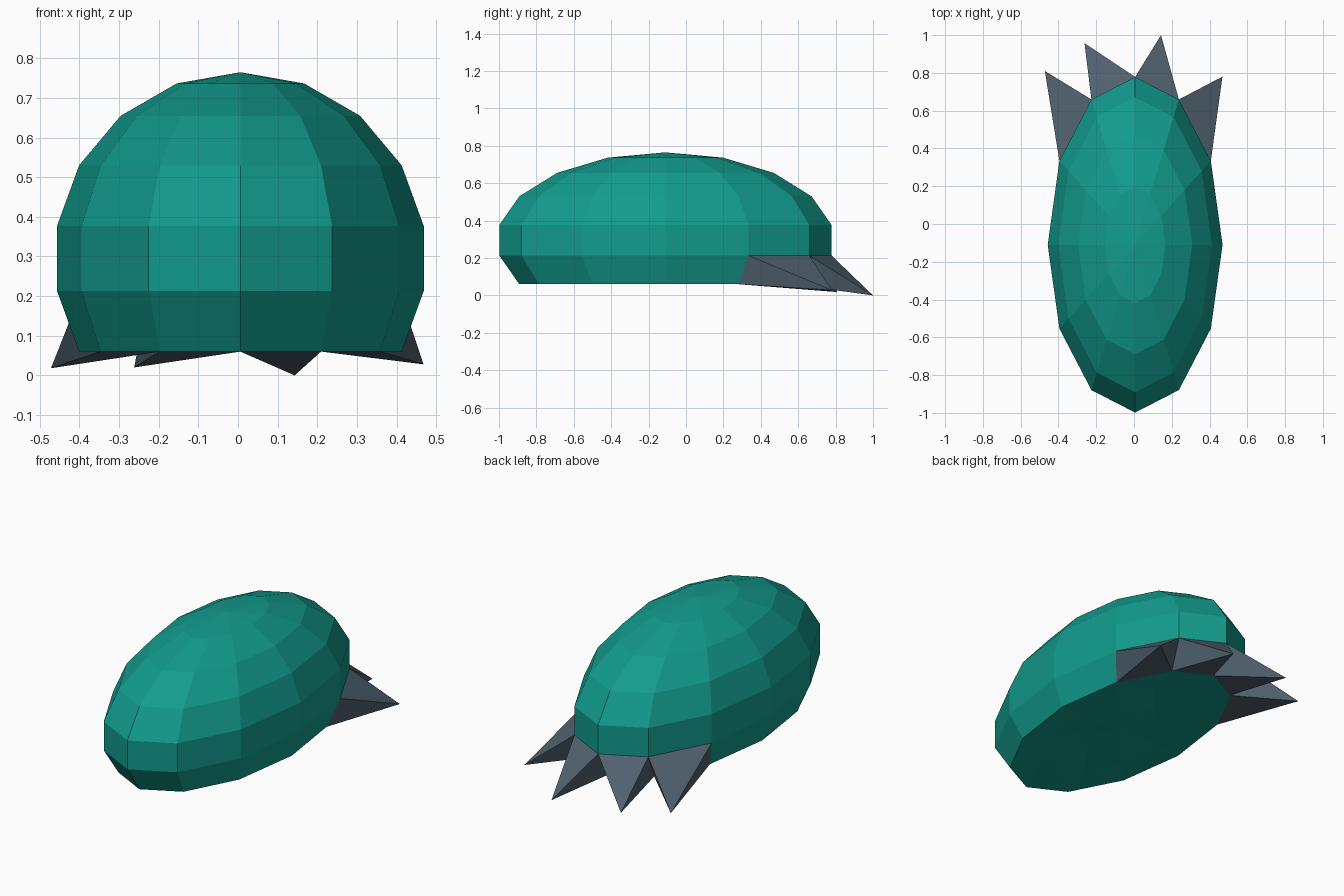
import bpy, bmesh, random
from math import sin, cos, radians

if "Cube" in bpy.data.objects:
    bpy.data.objects.remove(bpy.data.objects["Cube"])

random.seed(4)
SEG = 12
CX, CY, CZ = 0.006, -0.11, 0.295
RX, RY, RZ = 0.470, 0.902, 0.470


def material(name, color):
    mat = bpy.data.materials.new(name)
    mat.diffuse_color = (*color, 1)
    mat.use_nodes = True
    mat.node_tree.nodes["Principled BSDF"].inputs["Base Color"].default_value = mat.diffuse_color
    return mat


def point(lat, seg):
    """Point on the stretched sphere; lat is measured down from the top."""
    t, a = radians(lat), radians(360 / SEG * seg)
    return (CX + RX * sin(t) * cos(a), CY + RY * sin(t) * sin(a), CZ + RZ * cos(t))


def finish(bm, name, mat):
    bmesh.ops.recalc_face_normals(bm, faces=bm.faces)
    mesh = bpy.data.meshes.new(name)
    bm.to_mesh(mesh)
    bm.free()
    mesh.materials.append(mat)
    obj = bpy.data.objects.new(name, mesh)
    bpy.context.collection.objects.link(obj)
    return obj


# Claw tips, keyed by the segment of the lowest band they grow from
tips = {1: (0.468, 0.78, 0.028), 2: (0.143, 1.0, 0.0),
        3: (-0.262, 0.957, 0.02), 4: (-0.472, 0.81, 0.018)}

# Foot body: faceted ellipsoid cut flat below
bm = bmesh.new()
top = bm.verts.new(point(0, 0))
rings = [[bm.verts.new(point(lat, s)) for s in range(SEG)]
         for lat in range(20, 121, 20)]

# Slightly uneven sole inside the lowest ring
for f in (0.68, 0.35):
    rings.append([bm.verts.new((CX + (v.co.x - CX) * f, CY + (v.co.y - CY) * f,
                                v.co.z + random.uniform(0, 0.015)))
                  for v in rings[5]])
sole = bm.verts.new((CX, CY, 0.07))

for s in range(SEG):
    n = (s + 1) % SEG
    bm.faces.new((top, rings[0][s], rings[0][n]))
    bm.faces.new((sole, rings[-1][n], rings[-1][s]))
    for k in range(len(rings) - 1):
        if k == 4 and s in tips:      # openings covered by the claws
            continue
        a, b = rings[k], rings[k + 1]
        quad = (a[s], b[s], b[n], a[n])
        if k >= 5:
            bm.faces.new(quad[:3])
            bm.faces.new((quad[0], quad[2], quad[3]))
        else:
            bm.faces.new(quad)
finish(bm, "foot_body", material("teal", (0.006, 0.33, 0.265)))

# Claws: four-sided spikes growing out of the band
bm = bmesh.new()
for s, tip in tips.items():
    base = [bm.verts.new(point(lat, seg))
            for lat, seg in ((100, s), (120, s), (120, s + 1), (100, s + 1))]
    apex = bm.verts.new(tip)
    for i in range(4):
        bm.faces.new((base[i], base[(i + 1) % 4], apex))
finish(bm, "claws", material("slate", (0.08, 0.12, 0.155)))
